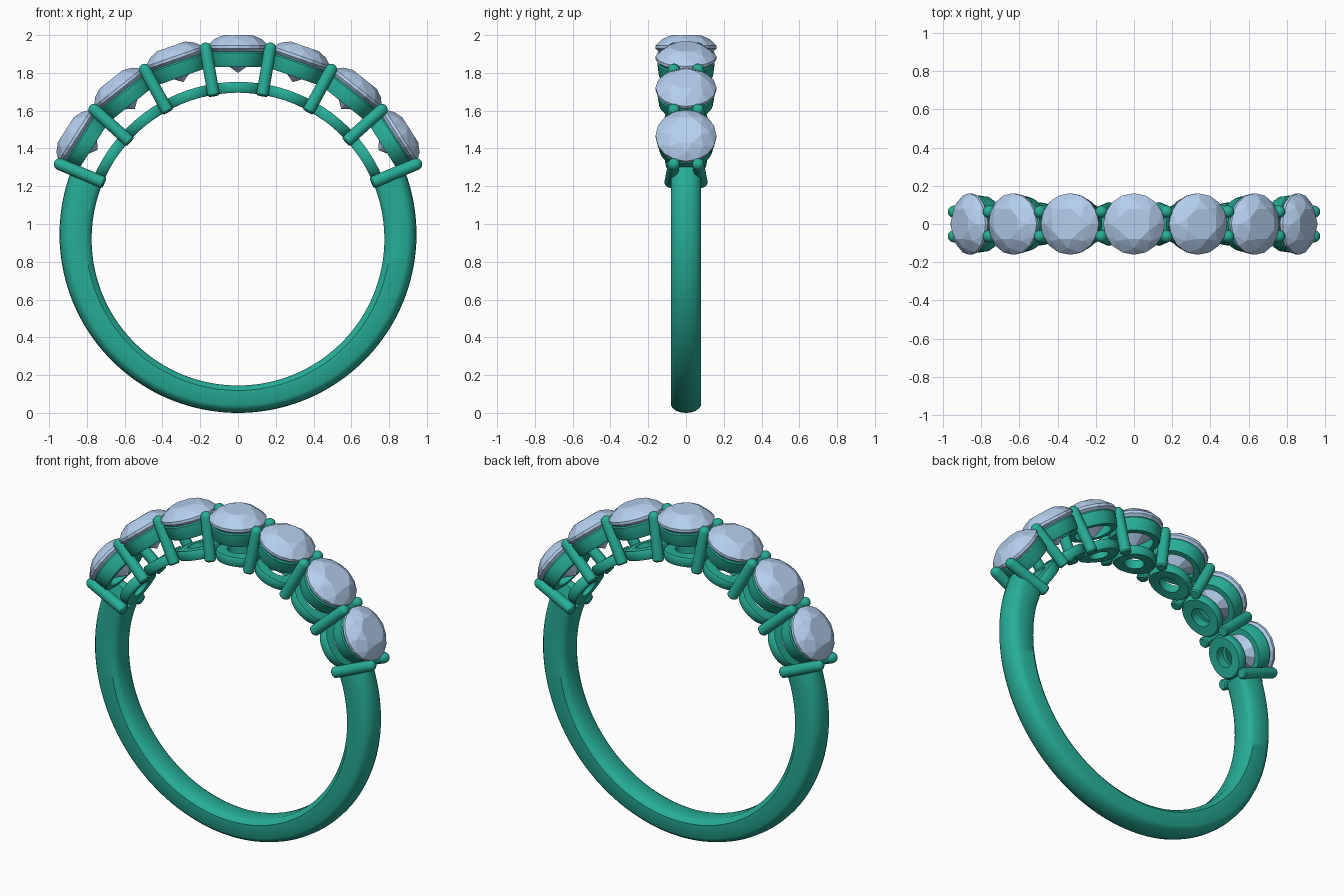
import bpy, bmesh
from math import pi, sin, cos, radians
from mathutils import Matrix, Vector

if "Cube" in bpy.data.objects:
    bpy.data.objects.remove(bpy.data.objects["Cube"])

ZC, R_IN = 0.92, 0.775          # finger hole centre and radius
STEP = radians(19.2)            # angle between neighbouring stones


def material(name, rgb):
    m = bpy.data.materials.new(name)
    m.diffuse_color = (*rgb, 1)
    m.use_nodes = True
    m.node_tree.nodes["Principled BSDF"].inputs["Base Color"].default_value = m.diffuse_color
    return m


METAL = material("metal", (0.02, 0.42, 0.31))
GEM = material("gem", (0.46, 0.62, 0.85))


def finish(bm, name, mat, matrix=Matrix(), smooth=True):
    bmesh.ops.recalc_face_normals(bm, faces=bm.faces)
    me = bpy.data.meshes.new(name)
    bm.to_mesh(me)
    bm.free()
    if smooth:
        me.polygons.foreach_set("use_smooth", [True] * len(me.polygons))
        me.set_sharp_from_angle(angle=radians(35))
    me.materials.append(mat)
    ob = bpy.data.objects.new(name, me)
    ob.matrix_world = matrix
    bpy.context.collection.objects.link(ob)
    return ob


def skin(bm, loops, closed):
    """Bridge equal-sized point loops; join last to first or cap the ends."""
    rows = [[bm.verts.new(p) for p in lp] for lp in loops]
    n = len(rows[0])
    for i in range(len(rows) if closed else len(rows) - 1):
        a, b = rows[i], rows[(i + 1) % len(rows)]
        for j in range(n):
            k = (j + 1) % n
            bm.faces.new((a[j], a[k], b[k], b[j]))
    if not closed:
        bm.faces.new(rows[0])
        bm.faces.new(rows[-1])


def circle(r, z, n, off=0.0):
    return [Vector((r * cos(2 * pi * i / n + off), r * sin(2 * pi * i / n + off), z))
            for i in range(n)]


def radial(a):
    """Local frame on the ring: z points outward at angle a from the top."""
    return Matrix.Translation((0, 0, ZC)) @ Matrix.Rotation(a, 4, 'Y')


# Band: domed section, thinner at the bottom, open where the stones sit
half = [(0, 0.05), (0.06, 0.066), (0.18, 0.08), (0.72, 0.08), (0.83, 0.07),
        (0.92, 0.053), (0.98, 0.028)]
section = half + [(1, 0)] + [(t, -y) for t, y in reversed(half)]
loops = []
start, N = 3.5 * STEP, 96
for i in range(N + 1):
    a = start + (2 * pi - 2 * start) * i / N
    d = Vector((sin(a), 0, cos(a)))
    inner = Vector((0, 0, ZC)) + d * R_IN
    outer = Vector((0, 0, 0.945)) + d * 0.945
    loops.append([inner.lerp(outer, t) + Vector((0, y, 0)) for t, y in section])
bm = bmesh.new()
skin(bm, loops, False)
finish(bm, "band", METAL)


def stone(a, i):
    # Brilliant cut as the hull of table, crown, girdle, pavilion and culet
    pts = (circle(0.085, 1.08, 8, pi / 8) + circle(0.125, 1.059, 8)
           + circle(0.161, 1.024, 16) + circle(0.161, 1.008, 16)
           + circle(0.08, 0.938, 8) + [Vector((0, 0, 0.88))])
    b = bmesh.new()
    for p in pts:
        b.verts.new(p)
    bmesh.ops.convex_hull(b, input=b.verts)
    bmesh.ops.dissolve_limit(b, angle_limit=radians(1), verts=b.verts, edges=b.edges)
    finish(b, f"stone_{i}", GEM, radial(a), smooth=False)


def collar(a, i):
    # Seat ring directly under the stone
    prof = [(0.105, 0.91), (0.138, 0.91), (0.144, 0.92), (0.152, 0.985),
            (0.147, 0.993), (0.138, 0.993)]
    b = bmesh.new()
    skin(b, [circle(r, z, 40) for r, z in prof], True)
    finish(b, f"collar_{i}", METAL, radial(a))


def gallery(a, i):
    # Lower ring, bent to follow the finger hole
    prof = [(0.06, 0.775), (0.12, 0.775), (0.127, 0.785), (0.127, 0.822),
            (0.12, 0.832), (0.06, 0.832)]
    b = bmesh.new()
    skin(b, [circle(r, z, 40) for r, z in prof], True)
    for v in b.verts:
        ang = v.co.x / 0.79
        v.co = Vector((v.co.z * sin(ang), v.co.y * 0.88, v.co.z * cos(ang)))
    finish(b, f"gallery_{i}", METAL, radial(a))


def prong(a, i, side):
    # Round-tipped rod leaning in toward the stones
    foot, tip = Vector((0, side * 0.083, 0.768)), Vector((0, side * 0.062, 1.055))
    length, r = (tip - foot).length, 0.032
    prof = [(r * 0.8, 0), (r, 0.008)]
    prof += [(r * cos(t * pi / 12), length - r + r * sin(t * pi / 12)) for t in range(6)]
    b = bmesh.new()
    skin(b, [circle(q, z, 20) for q, z in prof], False)
    turn = (tip - foot).to_track_quat('Z', 'Y').to_matrix().to_4x4()
    name = f"prong_{i}_{'back' if side > 0 else 'front'}"
    finish(b, name, METAL, radial(a) @ Matrix.Translation(foot) @ turn)


# Seven stones with their settings
for i in range(7):
    angle = (i - 3) * STEP
    stone(angle, i + 1)
    collar(angle, i + 1)
    gallery(angle, i + 1)

# Eight prong pairs between and beside the stones
for i in range(8):
    for side in (-1, 1):
        prong((i - 3.5) * STEP, i + 1, side)
